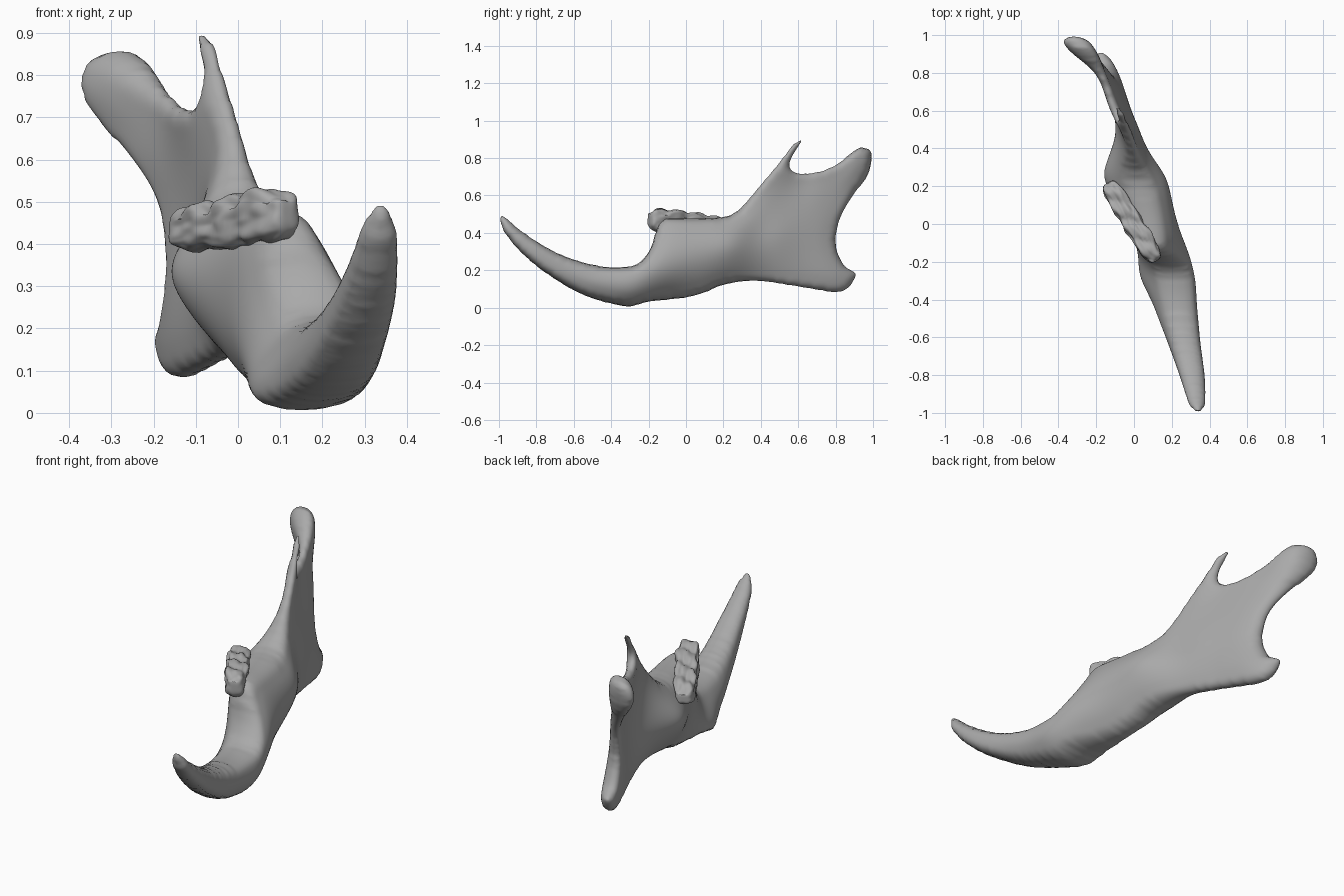
import bpy, bmesh, math
from mathutils import Vector, geometry, kdtree, noise

cube = bpy.data.objects.get("Cube")
if cube:
    bpy.data.objects.remove(cube)

GREY = (0.4, 0.4, 0.4, 1)
bone = bpy.data.materials.new("bone grey")
bone.use_nodes = True
bone.diffuse_color = GREY
bone.node_tree.nodes["Principled BSDF"].inputs["Base Color"].default_value = GREY

STEP = 0.013

# Side profile (y, z), one list for each part of the outline
INCISOR_UNDER = [(-1, .475), (-.975, .40), (-.9, .305), (-.8, .215), (-.7, .145), (-.6, .085),
                 (-.5, .043), (-.4, .015), (-.3, 0), (-.2, .025)]
LOWER_EDGE = [(0, .048), (.1, .075), (.2, .115), (.35, .138), (.5, .123), (.7, .09)]
ANGULAR_PROCESS = [(.8, .077), (.87, .1), (.915, .18), (.85, .23), (.81, .32), (.81, .4)]
CONDYLE = [(.84, .5), (.9, .6), (.975, .7), (1, .8), (.985, .85), (.93, .863), (.88, .833)]
CORONOID = [(.8, .77), (.7, .73), (.6, .725), (.56, .75), (.57, .8), (.597, .845),
            (.625, .885), (.608, .902), (.563, .87), (.5, .787), (.4, .667), (.3, .55)]
TOOTH_SHELF = [(.25, .51), (.2, .492), (.05, .483), (-.1, .483), (-.145, .455), (-.17, .4)]
INCISOR_TOP = [(-.2, .31), (-.25, .25), (-.3, .228), (-.4, .222), (-.5, .237), (-.6, .265),
               (-.7, .305), (-.8, .363), (-.9, .433), (-.975, .497)]

# Shape controls: y, z, middle x, fullness
INCISOR_FORM = [(-.97, .46, .336, 1.05), (-.8, .29, .308, 1.1), (-.6, .17, .258, 1.1),
                (-.4, .12, .213, 1.1), (-.4, .02, .185, 1.3), (-.4, .22, .23, 1.1),
                (-.25, .14, .192, 1), (-.25, .02, .13, 1.5), (-.25, .25, .21, 1)]
BODY_FORM = [(-.17, .4, .13, .8), (-.12, .3, .14, .8), (-.1, .15, .13, .85), (-.1, .04, .095, .8),
             (0, .05, .08, .65), (0, .27, .1, .75), (0, .48, .08, .7), (.2, .49, .03, .7),
             (.25, .34, 0, .93), (.25, .13, .025, .65), (.38, .4, -.03, .45), (.38, .14, 0, .4)]
RAMUS_FORM = [(.5, .4, -.03, .28), (.4, .66, -.01, .3), (.65, .4, -.08, .2), (.61, .73, -.115, .3),
              (.5, .7, -.045, .25), (.56, .82, -.06, .7), (.61, .89, -.083, 1.2), (.7, .6, -.12, .2),
              (.8, .77, -.18, .35), (.85, .68, -.205, .35), (.86, .53, -.19, .35),
              (.81, .37, -.155, .35), (.9, .61, -.245, .5), (.98, .73, -.315, 1.1),
              (.94, .8, -.295, 1.2), (.9, .85, -.25, 1), (.86, .15, -.153, .6),
              (.72, .1, -.105, .45), (.6, .2, -.065, .3)]
CONTROLS = INCISOR_FORM + BODY_FORM + RAMUS_FORM


def lean(y):
    return 0.1 - 0.24 * y


def kernel(a, b):
    return math.sqrt((a[0] - b[0]) ** 2 + (a[1] - b[1]) ** 2 + 0.006)


def fit(values):
    """Solve the weights of a smooth surface through the shape controls."""
    n = len(CONTROLS)
    rows = [[kernel(a, b) - (0.02 if a is b else 0) for b in CONTROLS] + [v]
            for a, v in zip(CONTROLS, values)]
    for i in range(n):
        best = max(range(i, n), key=lambda r: abs(rows[r][i]))
        rows[i], rows[best] = rows[best], rows[i]
        rows[i] = [x / rows[i][i] for x in rows[i]]
        for r in range(n):
            if r != i:
                m = rows[r][i]
                rows[r] = [x - m * y for x, y in zip(rows[r], rows[i])]
    return [row[-1] for row in rows]


MIDDLE = fit([c[2] - lean(c[0]) for c in CONTROLS])
FULL = fit([c[3] for c in CONTROLS])


def form(y, z):
    ks = [kernel((y, z), c) for c in CONTROLS]
    middle = lean(y) + sum(w * k for w, k in zip(MIDDLE, ks))
    full = sum(w * k for w, k in zip(FULL, ks))
    return middle, max(full, 0.15)


def smooth_loop(pts):
    """Catmull-Rom loop, resampled at even steps."""
    pts = [Vector(p) for p in pts]
    n, dense = len(pts), []
    for i in range(n):
        a, b, c, d = (pts[(i + j - 1) % n] for j in range(4))
        for s in range(80):
            t = s / 80
            dense.append(0.5 * (2 * b + (c - a) * t + (2 * a - 5 * b + 4 * c - d) * t * t
                                + (3 * b - a - 3 * c + d) * t ** 3))
    out = [dense[0]]
    for p in dense:
        if (p - out[-1]).length > STEP * 0.95:
            out.append(p)
    return out


def inside(p, loop):
    hit = False
    for a, b in zip(loop, loop[1:] + loop[:1]):
        if (a.y > p.y) != (b.y > p.y):
            if p.x < a.x + (p.y - a.y) * (b.x - a.x) / (b.y - a.y):
                hit = not hit
    return hit


def relax(bm, passes):
    """Even out ripples without shrinking."""
    bm.verts.index_update()
    verts = list(bm.verts)
    near = [[e.other_vert(v).index for e in v.link_edges] for v in verts]
    pos = [v.co.copy() for v in verts]
    for _ in range(passes):
        for factor in (0.5, -0.5):
            pos = [p + (sum((pos[j] for j in nb), Vector()) / len(nb) - p) * factor
                   for p, nb in zip(pos, near)]
    for v, p in zip(verts, pos):
        v.co = p


def finish(bm, name):
    bmesh.ops.recalc_face_normals(bm, faces=bm.faces[:])
    mesh = bpy.data.meshes.new(name)
    bm.to_mesh(mesh)
    bm.free()
    mesh.materials.append(bone)
    for f in mesh.polygons:
        f.use_smooth = True
    bpy.context.collection.objects.link(bpy.data.objects.new(name, mesh))


def build_jaw():
    loop = smooth_loop(INCISOR_UNDER + LOWER_EDGE + ANGULAR_PROCESS + CONDYLE
                       + CORONOID + TOOTH_SHELF + INCISOR_TOP)
    n = len(loop)
    tree = kdtree.KDTree(n)
    for i, p in enumerate(loop):
        tree.insert((p.x, p.y, 0), i)
    tree.balance()
    pts = list(loop)
    # Even ring just inside the rim
    for a, b in zip(loop, loop[1:] + loop[:1]):
        d = (b - a).normalized()
        p = (a + b) / 2 + Vector((-d.y, d.x)) * STEP * 0.87
        if tree.find((p.x, p.y, 0))[2] > STEP * 0.75:
            pts.append(p)
    # Even lattice inside the profile
    for row in range(int(0.92 / (STEP * 0.866))):
        for col in range(int(2.05 / STEP)):
            p = Vector((-1.02 + (col + 0.5 * (row % 2)) * STEP, row * STEP * 0.866))
            if tree.find((p.x, p.y, 0))[2] > STEP * 1.45 and inside(p, loop):
                pts.append(p)
    flat = geometry.delaunay_2d_cdt(pts, [], [list(range(n))], 1, 1e-6)
    bm = bmesh.new()
    near = [bm.verts.new((0, p.x, p.y)) for p in flat[0]]
    for f in flat[2]:
        bm.faces.new([near[i] for i in f])
    bmesh.ops.delete(bm, geom=[v for v in bm.verts if not v.link_faces], context="VERTS")
    bm.verts.index_update()
    verts = list(bm.verts)
    # Swell the profile like an inflated sheet
    swell = [0.0] * len(verts)
    rings = []
    for v in verts:
        if not v.is_boundary:
            nb = [e.other_vert(v).index for e in v.link_edges]
            size = sum(e.calc_length() ** 2 for e in v.link_edges) / len(nb)
            rings.append((v.index, nb, size / 4))
    for _ in range(400):
        for i, nb, add in rings:
            swell[i] = sum([swell[j] for j in nb]) / len(nb) + add
    # Two faces of the bone sharing one rim
    twin = {}
    faces = list(bm.faces)
    for v in verts:
        mid, k = form(v.co.y, v.co.z)
        half = k * math.sqrt(2 * swell[v.index])
        rim = v.is_boundary
        twin[v] = v if rim else bm.verts.new((mid - half, v.co.y, v.co.z))
        v.co.x = mid + half
    for f in faces:
        other = [twin[v] for v in reversed(f.verts)]
        if any(v not in f.verts for v in other):
            bm.faces.new(other)
    relax(bm, 24)
    finish(bm, "jaw_bone")


def build_molars():
    """Row of folded cheek teeth, running backwards and inwards."""
    front, back = Vector((.112, -.183, .469)), Vector((-.132, .207, .43))
    along = back - front
    side = Vector((along.y, -along.x, 0)).normalized()
    bm = bmesh.new()
    bmesh.ops.create_cube(bm, size=2)
    bmesh.ops.subdivide_edges(bm, edges=bm.edges[:], cuts=29, use_grid_fill=True)
    for v in bm.verts:
        c = v.co.copy()
        # Rounded block cross-section and ends
        c /= (abs(c.x) ** 4 + abs(c.y) ** 4 + abs(c.z) ** 4) ** 0.25
        t = (c.x + 1) / 2
        fold = abs(math.sin(t * math.pi * 4 + c.y * 1.2))
        bump = noise.noise(Vector((c.x * 4, c.y * 2, c.z * 2)))
        wide = 0.049 + 0.006 * fold + 0.012 * bump
        tall = 0.069 - 0.022 * t + 0.012 * bump
        z = c.z * tall + (0.016 * (fold - 0.6) if c.z > 0.5 else 0)
        v.co = front + along * (t * 1.06 - 0.03) + side * (c.y * wide)
        v.co.z += z
    relax(bm, 2)
    finish(bm, "molar_row")


build_jaw()
build_molars()
